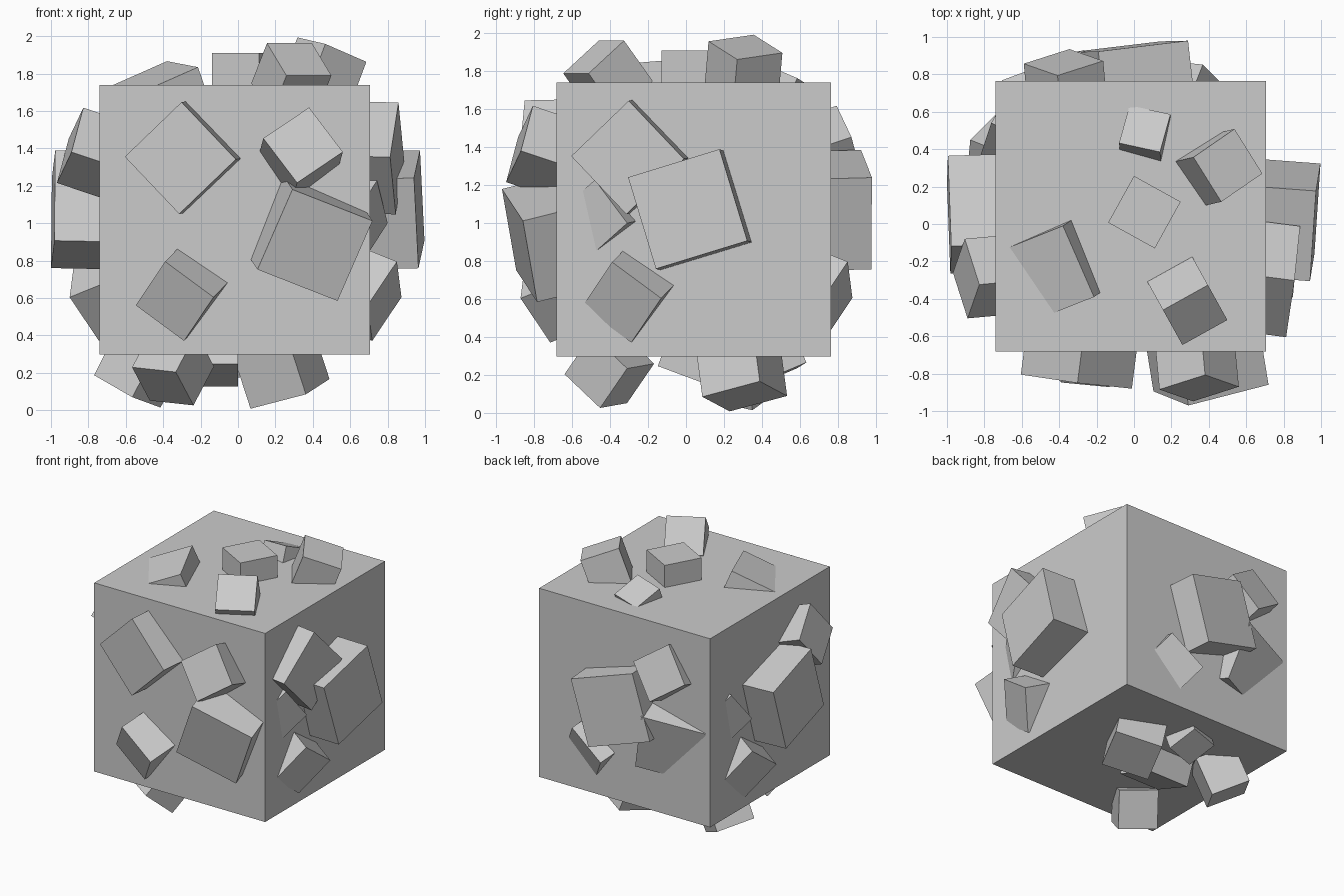
import bpy
import bmesh
from mathutils import Vector, Matrix
from math import radians

if "Cube" in bpy.data.objects:
    bpy.data.objects.remove(bpy.data.objects["Cube"])

grey = bpy.data.materials.new("stone_grey")
grey.diffuse_color = (0.6, 0.6, 0.6, 1)
grey.use_nodes = True
grey.node_tree.nodes["Principled BSDF"].inputs["Base Color"].default_value = grey.diffuse_color


def make_object(name, bm):
    mesh = bpy.data.meshes.new(name)
    bmesh.ops.recalc_face_normals(bm, faces=bm.faces)
    bm.to_mesh(mesh)
    bm.free()
    mesh.materials.append(grey)
    obj = bpy.data.objects.new(name, mesh)
    bpy.context.collection.objects.link(obj)
    return obj


def block(name, outward, corner, a, b, size, turn=0):
    """Cube from its outermost corner and two edge directions; the third edge
    runs into the core. turn = quarter turns of the edges about z."""
    rot = Matrix.Rotation(radians(90 * turn), 3, 'Z')
    a = (rot @ Vector(a)).normalized()
    b = rot @ Vector(b)
    b = (b - a * b.dot(a)).normalized()
    c = a.cross(b)
    if c.dot(Vector(outward)) > 0:
        c = -c
    bm = bmesh.new()
    bmesh.ops.create_cube(bm, size=size)
    frame = Matrix((a, b, c)).transposed()
    centre = Vector(corner) + (a + b + c) * size / 2
    for v in bm.verts:
        v.co = frame @ v.co + centre
    return make_object(name, bm)


# Large central cube
bm = bmesh.new()
bmesh.ops.create_cube(bm, size=1)
bmesh.ops.scale(bm, vec=(1.447, 1.447, 1.443), verts=bm.verts)
bmesh.ops.translate(bm, vec=(-0.0165, 0.042, 1.0185), verts=bm.verts)
make_object("core_cube", bm)

FRONT, RIGHT, BACK, LEFT = (0, -1, 0), (1, 0, 0), (0, 1, 0), (-1, 0, 0)
TOP, BOTTOM = (0, 0, 1), (0, 0, -1)

# Blocks repeated around the sides: edge directions (seen on the front) and size
flat = ((-.305, .045, -.294), (.289, -.03, -.305), .423)
tilted = ((-.18, .063, .237), (.245, .078, .165), .305)
low = ((-.155, .154, -.23), (-.262, .025, .193), .322)

block("front_flat_block", FRONT, (-.302, -.85, 1.647), *flat)
block("right_flat_block", RIGHT, (.858, -.302, 1.645), *flat, turn=1)

block("front_tilted_block", FRONT, (.316, -.948, 1.216), *tilted)
block("left_tilted_block", LEFT, (-.968, -.26, 1.215), *tilted, turn=3)
block("back_tilted_block", BACK, (-.345, .935, 1.216), *tilted, turn=2)

block("front_low_block", FRONT, (-.131, -.872, .604), *low)
block("right_low_block", RIGHT, (.874, -.131, .604), *low, turn=1)
block("back_low_block", BACK, (.11, .877, .606), *low, turn=2)
block("left_low_block", LEFT, (-.9, .191, .604), *low, turn=3)

# Large blocks on the sides
block("front_large_block", FRONT, (.291, -.97, 1.18), (-.187, .075, -.428), (.423, .112, -.177), .473)
block("right_large_block", RIGHT, (.997, .323, .907), (-.024, -.147, .484), (-.032, -.479, -.148), .505)
block("left_large_block", LEFT, (-1.0, .218, .76), (.005, .147, .484), (.018, -.479, .148), .505)
block("back_large_block", BACK, (.289, .98, 1.24), (-.483, -.058, .147), (-.151, -.004, -.485), .505)
block("back_sunken_block", BACK, (-.27, .93, 1.08), (-.445, -.165, -.08), (.244, -.2, -.94), .47)

# Small sunken blocks, half a turn apart
sunken = ((-.05, -.15, .2), (-.1, -.18, -.13), .29)
block("right_sunken_block", RIGHT, (.80, -.31, 1.0), *sunken)
block("left_sunken_block", LEFT, (-.82, .37, 1.0), *sunken, turn=2)

# Blocks on the top
block("top_back_block", TOP, (.139, .385, 1.85), (-.219, .048, -.03), (.043, .187, -.08), .226)
block("top_right_block", TOP, (.318, .357, 1.993), (.15, -.24, -.035), (.2, .17, -.09), .283)
block("top_middle_block", TOP, (0, .257, 1.909), (.251, -.139, 0), (-.139, -.241, 0), .285)
block("top_left_block", TOP, (-.38, -.01, 1.866), (.166, -.38, -.032), (-.278, -.124, -.126), .416)
block("top_front_block", TOP, (.155, -.46, 1.962), (.241, .134, 0), (.096, -.187, -.17), .275)

# Blocks underneath
block("bottom_right_block", BOTTOM, (.067, .23, .008), (.3, -.146, .078), (.123, .3, .08), .338)
block("bottom_front_block", BOTTOM, (-.238, -.453, .026), (-.23, .14, .025), (-.095, -.194, .183), .275)
block("bottom_left_block", BOTTOM, (-.414, .35, .014), (-.15, -.235, .055), (-.19, .155, .11), .285)
block("bottom_back_block", BOTTOM, (-.18, .385, .15), (.219, .048, .03), (-.043, .187, .08), .226)
block("bottom_middle_block", BOTTOM, (0, .17, .128), (-1, 0, 0), (0, -.94, .35), .34)
